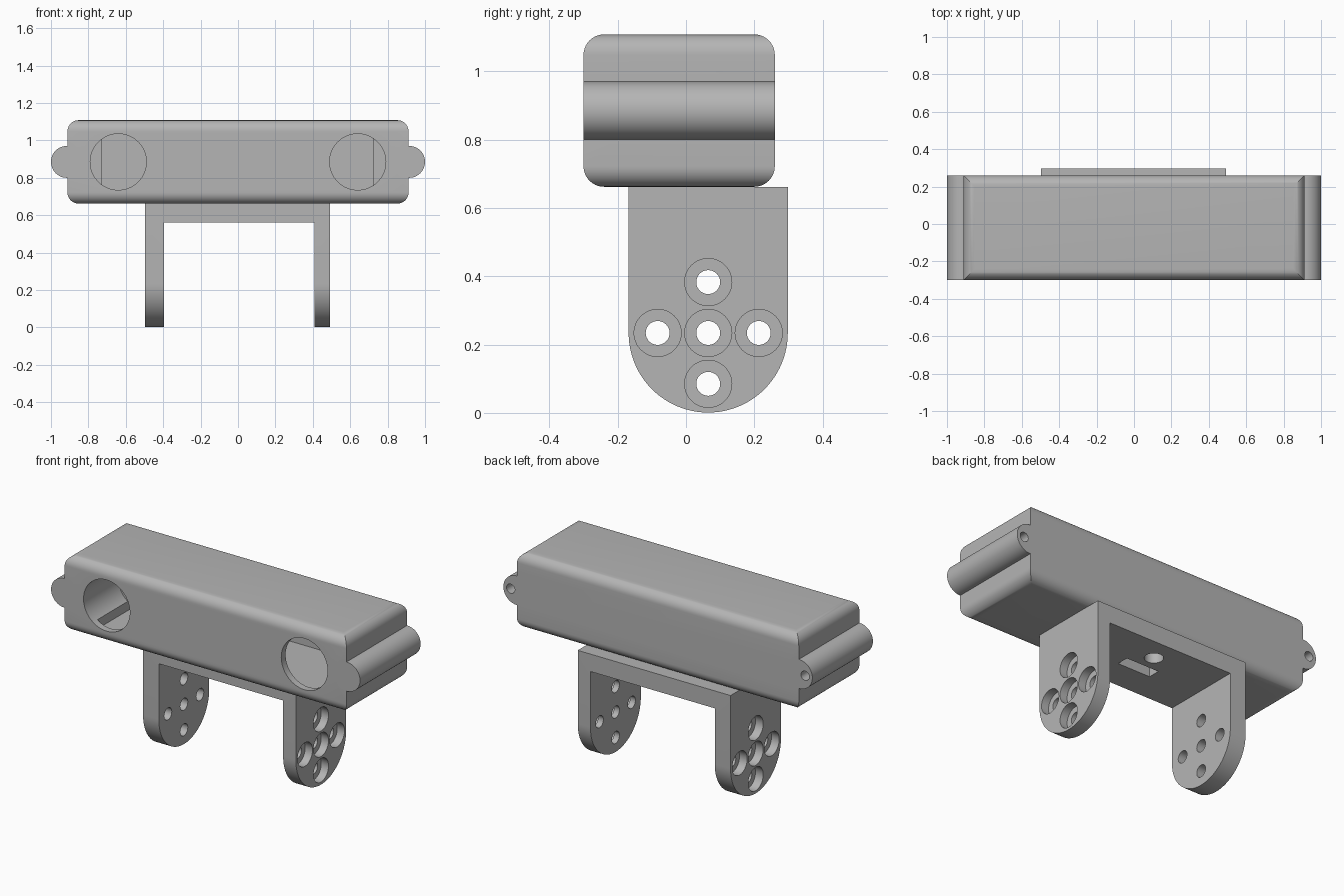
import bpy
import bmesh
from math import sin, cos, pi, radians

cube = bpy.data.objects.get("Cube")
if cube:
    bpy.data.objects.remove(cube, do_unlink=True)

GREY = (0.46, 0.46, 0.46, 1)
mat = bpy.data.materials.new("plain grey")
mat.use_nodes = True
mat.diffuse_color = GREY
mat.node_tree.nodes["Principled BSDF"].inputs["Base Color"].default_value = GREY


def arc(cx, cy, r, start, end, steps):
    """Points along an arc, angles in degrees."""
    angles = [radians(start + (end - start) * i / steps) for i in range(steps + 1)]
    return [(cx + r * cos(t), cy + r * sin(t)) for t in angles]


def rounded_rect(u0, u1, v0, v1, r):
    pts = []
    for cu, cv, a in ((u1 - r, v1 - r, 0), (u0 + r, v1 - r, 90),
                      (u0 + r, v0 + r, 180), (u1 - r, v0 + r, 270)):
        pts += arc(cu, cv, r, a, a + 90, 10)
    return pts


def prism(name, pts, axis, a, b):
    """Extrude a 2D profile along an axis from a to b."""
    place = {"x": lambda u, v, w: (w, u, v),
             "y": lambda u, v, w: (u, w, v),
             "z": lambda u, v, w: (u, v, w)}[axis]
    bm = bmesh.new()
    face = bm.faces.new([bm.verts.new(place(u, v, a)) for u, v in pts])
    top = bmesh.ops.extrude_face_region(bm, geom=[face])["geom"]
    moved = [g for g in top if isinstance(g, bmesh.types.BMVert)]
    bmesh.ops.translate(bm, verts=moved, vec=place(0, 0, b - a))
    bmesh.ops.recalc_face_normals(bm, faces=bm.faces)
    mesh = bpy.data.meshes.new(name)
    bm.to_mesh(mesh)
    bm.free()
    mesh.materials.append(mat)
    obj = bpy.data.objects.new(name, mesh)
    bpy.context.collection.objects.link(obj)
    return obj


def rod(name, u, v, r, axis, a, b, steps=48):
    return prism(name, arc(u, v, r, 0, 360, steps)[:-1], axis, a, b)


def box(name, x0, x1, y0, y1, z0, z1):
    return prism(name, [(x0, y0), (x1, y0), (x1, y1), (x0, y1)], "z", z0, z1)


def combine(obj, other, operation):
    """Apply a boolean and remove the tool object."""
    mod = obj.modifiers.new(operation, "BOOLEAN")
    mod.operation = operation
    mod.solver = "EXACT"
    mod.object = other
    bpy.context.view_layer.objects.active = obj
    bpy.ops.object.modifier_apply(modifier=mod.name)
    bpy.data.objects.remove(other, do_unlink=True)


def smooth(obj):
    bpy.ops.object.select_all(action="DESELECT")
    obj.select_set(True)
    bpy.context.view_layer.objects.active = obj
    bpy.ops.object.shade_smooth_by_angle(angle=radians(30))


FRONT, BACK = -0.30, 0.26
BOTTOM, TOP, MID = 0.662, 1.108, 0.885

# Sensor housing: two rounded profiles crossed, giving mitred corners
housing = prism("housing", rounded_rect(FRONT, BACK, BOTTOM, TOP, 0.06), "x", -0.912, 0.912)
combine(housing, prism("cut", rounded_rect(-0.912, 0.912, BOTTOM, TOP, 0.06), "y", -0.4, 0.4),
        "INTERSECT")

# Rounded side lugs with blind screw holes from the back
for s in (-1, 1):
    combine(housing, rod("lug", s * 0.915, MID, 0.085, "y", FRONT, BACK), "UNION")
    combine(housing, rod("cut", s * 0.953, MID, 0.027, "y", 0.0, 0.4, 24), "DIFFERENCE")

# Inner cavity and the two round front openings
combine(housing, box("cut", -0.728, 0.722, -0.26, 0.20, 0.71, 1.06), "DIFFERENCE")
for s in (-1, 1):
    combine(housing, rod("cut", s * 0.64, MID, 0.15, "y", -0.4, 0.02, 64), "DIFFERENCE")

# U-shaped bracket with rounded legs
PIVOT_Y, PIVOT_Z, LEG_R = 0.065, 0.234, 0.233
leg_profile = arc(PIVOT_Y, PIVOT_Z, LEG_R, 180, 360, 48)
leg_profile += [(PIVOT_Y + LEG_R, BOTTOM), (PIVOT_Y - LEG_R, BOTTOM)]
bracket = prism("bracket", leg_profile, "x", -0.497, 0.492)
combine(bracket, box("cut", -0.395, 0.41, -0.5, 0.5, -0.1, 0.56), "DIFFERENCE")

# Cross of counterbored holes in each leg
for dy, dz in ((0, 0), (1, 0), (-1, 0), (0, 1), (0, -1)):
    y, z = PIVOT_Y + 0.148 * dy, PIVOT_Z + 0.149 * dz
    combine(bracket, rod("cut", y, z, 0.035, "x", -0.6, 0.6, 32), "DIFFERENCE")
    combine(bracket, rod("cut", y, z, 0.069, "x", 0.445, 0.6), "DIFFERENCE")
    combine(bracket, rod("cut", y, z, 0.069, "x", -0.6, -0.447), "DIFFERENCE")

# Cable slot and round hole through the bracket plate into the housing
for part in (bracket, housing):
    combine(part, box("cut", -0.10, 0.11, 0.005, 0.075, 0.5, 0.8), "DIFFERENCE")
    combine(part, rod("cut", 0.005, 0.165, 0.05, "z", 0.5, 0.8, 32), "DIFFERENCE")

for part in (housing, bracket):
    smooth(part)
